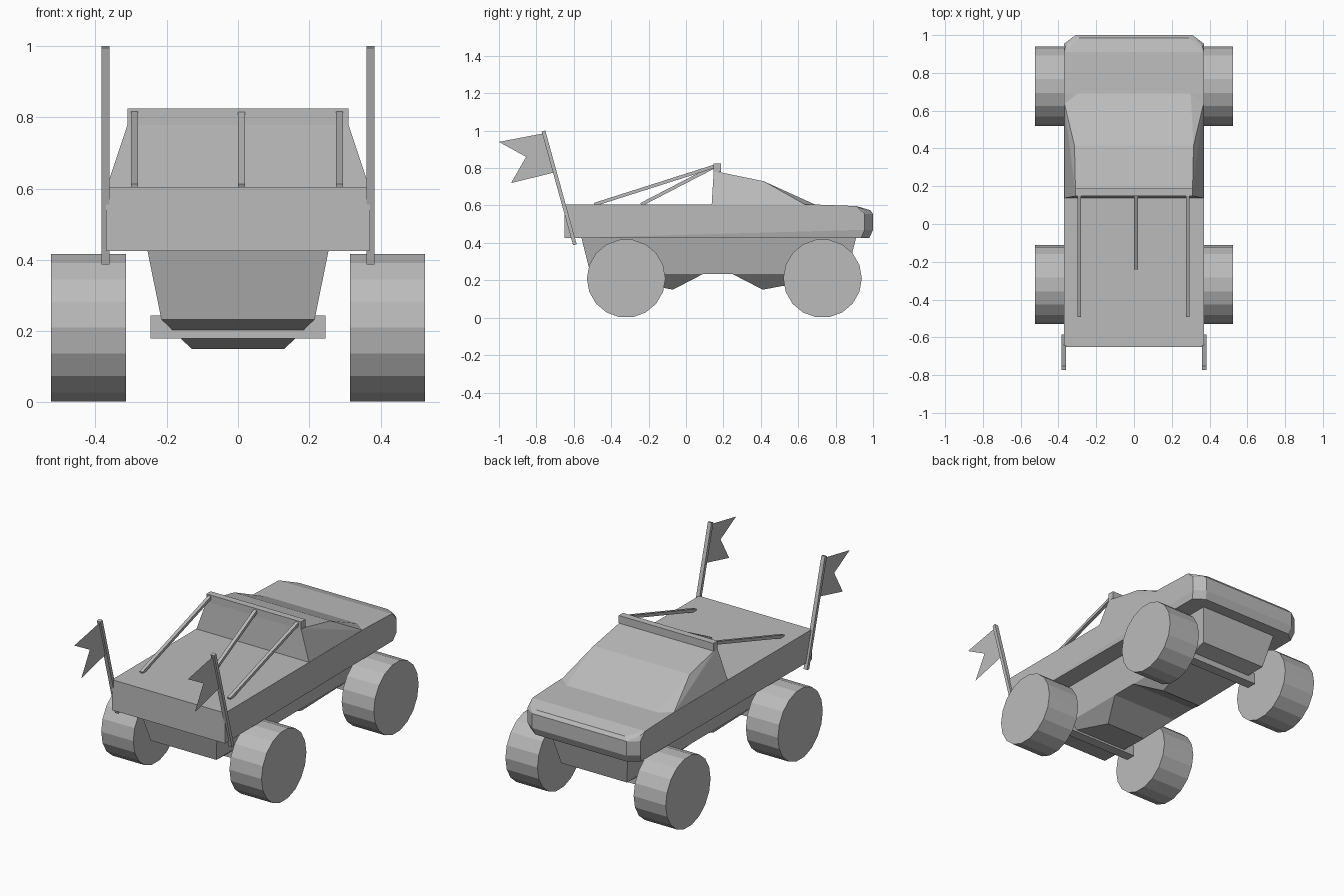
import bpy, bmesh, math
from mathutils import Vector

cube = bpy.data.objects.get("Cube")
if cube:
    bpy.data.objects.remove(cube, do_unlink=True)

grey = bpy.data.materials.new("plain_grey")
grey.use_nodes = True
GREY = (0.5, 0.5, 0.5, 1)
grey.diffuse_color = GREY
grey.node_tree.nodes["Principled BSDF"].inputs["Base Color"].default_value = GREY


def finish(name, bm):
    mesh = bpy.data.meshes.new(name)
    bm.to_mesh(mesh)
    bm.free()
    mesh.materials.append(grey)
    obj = bpy.data.objects.new(name, mesh)
    bpy.context.collection.objects.link(obj)
    return obj


def hull(name, half):
    """Convex faceted solid from the points of its left half, mirrored in x."""
    bm = bmesh.new()
    for x, y, z in half:
        for side in (1, -1):
            bm.verts.new((side * x, y, z))
    res = bmesh.ops.convex_hull(bm, input=bm.verts)
    inside = [v for v in res["geom_interior"] if isinstance(v, bmesh.types.BMVert)]
    bmesh.ops.delete(bm, geom=inside, context='VERTS')
    bmesh.ops.dissolve_limit(bm, angle_limit=0.02, verts=bm.verts, edges=bm.edges)
    bmesh.ops.recalc_face_normals(bm, faces=bm.faces)
    return finish(name, bm)


def box(name, centre, size):
    bm = bmesh.new()
    bmesh.ops.create_cube(bm, size=1)
    bmesh.ops.scale(bm, vec=size, verts=bm.verts)
    bmesh.ops.translate(bm, vec=centre, verts=bm.verts)
    return finish(name, bm)


def beam(name, start, end, width, depth):
    """Square bar between two points."""
    start, end = Vector(start), Vector(end)
    along = end - start
    obj = box(name, (0, 0, 0), (width, depth, along.length))
    turn = math.atan2(-along.y, along.z)
    obj.rotation_euler = (turn, 0, 0)
    obj.location = (start + end) / 2
    return obj


# Body tub with the bevelled nose
DECK = 0.605
hull("body", [
    (0.37, -0.65, 0.425), (0.37, -0.65, DECK), (0.37, 0.69, DECK),
    (0.37, 0.91, 0.597), (0.36, 0.945, 0.58), (0.29, 0.985, 0.575),
    (0.37, 0.955, 0.555), (0.31, 1.0, 0.555),
    (0.37, 0.955, 0.47), (0.31, 1.0, 0.47),
    (0.36, 0.935, 0.425), (0.30, 0.98, 0.425)])

# Cabin with sloping roof and windscreen
hull("cabin", [
    (0.37, 0.137, DECK - 0.005), (0.37, 0.645, DECK - 0.005), (0.30, 0.69, DECK),
    (0.31, 0.148, 0.78), (0.31, 0.185, 0.777), (0.315, 0.415, 0.73)])

# Tapered chassis and its two sump ridges
hull("chassis", [
    (0.255, -0.56, 0.43), (0.255, 0.91, 0.43),
    (0.215, -0.51, 0.233), (0.215, 0.86, 0.233)])
for name, outer, ridge, inner in (("rear_sump", -0.51, -0.07, 0.09),
                                  ("front_sump", 0.86, 0.41, 0.25)):
    hull(name, [(0.215, outer, 0.233), (0.215, inner, 0.233), (0.13, ridge, 0.15)])

# Wheels and axle bars
for end, y in (("rear", -0.32), ("front", 0.73)):
    box(end + "_axle", (0, y, 0.212), (0.49, 0.06, 0.065))
    for side, s in (("left", 1), ("right", -1)):
        bm = bmesh.new()
        bmesh.ops.create_cone(bm, cap_ends=True, segments=18,
                              radius1=0.21, radius2=0.21, depth=0.21)
        wheel = finish(f"{end}_{side}_wheel", bm)
        wheel.rotation_euler = (0, math.pi / 2, 0)
        wheel.location = (s * 0.42, y, 0.21)

# Roll bar and its three struts
box("roll_bar", (0, 0.167, 0.802), (0.62, 0.04, 0.045))
for name, x, foot in (("left_strut", 0.285, -0.49), ("middle_strut", 0.01, -0.24),
                      ("right_strut", -0.29, -0.49)):
    beam(name, (x, 0.16, 0.812), (x, foot, DECK), 0.02, 0.018)

# Raked flag poles with swallow-tailed pennants
FLAG = [(-0.764, 0.985), (-1.0, 0.94), (-0.855, 0.86), (-0.935, 0.72), (-0.71, 0.775)]
for side, s in (("left", 1), ("right", -1)):
    beam(side + "_flag_pole", (s * 0.372, -0.594, 0.39), (s * 0.372, -0.762, 0.998),
         0.023, 0.02)
    bm = bmesh.new()
    bm.faces.new([bm.verts.new((s * 0.372, y, z)) for y, z in FLAG])
    finish(side + "_flag", bm)
